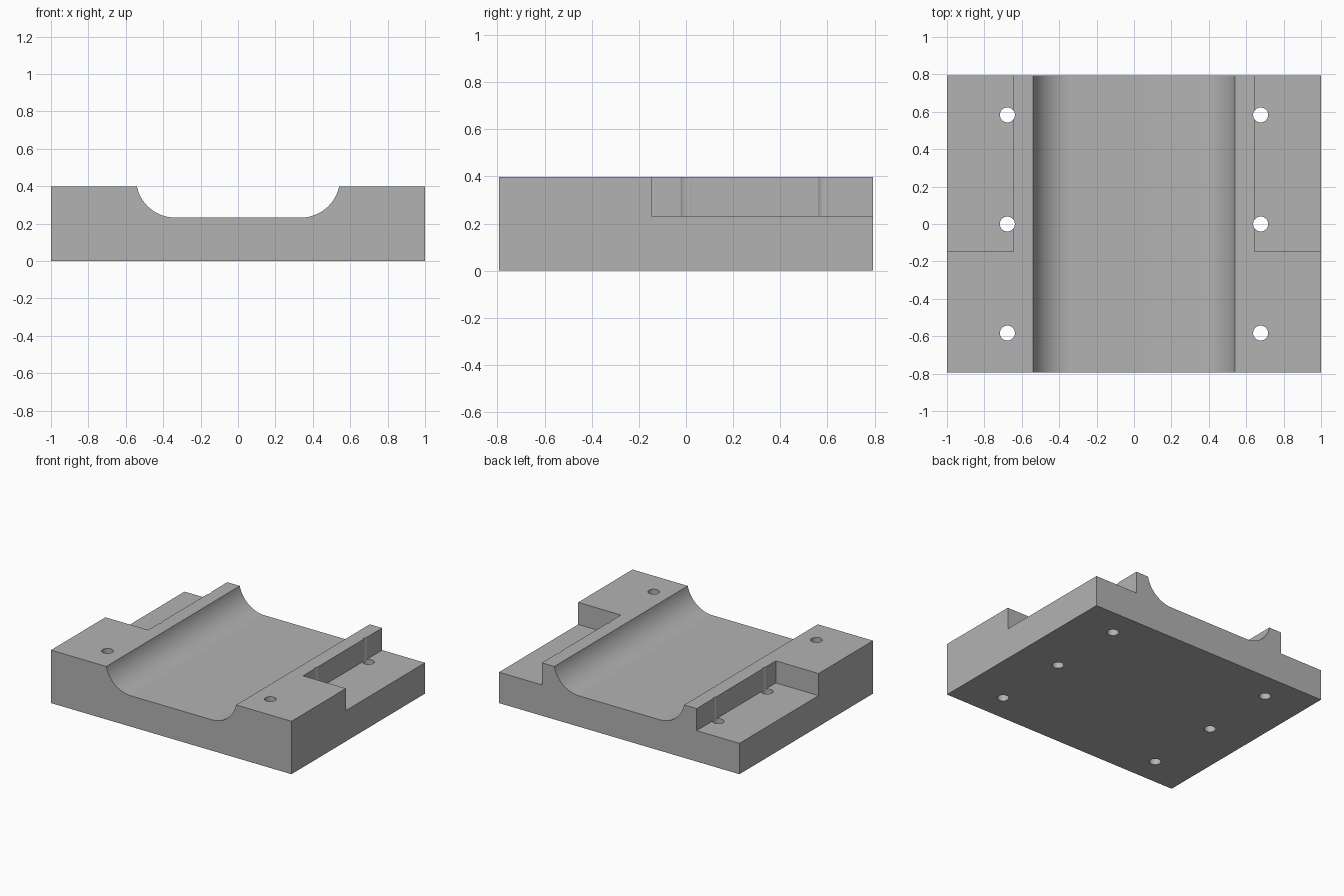
import bpy, bmesh, math

if "Cube" in bpy.data.objects:
    bpy.data.objects.remove(bpy.data.objects["Cube"])

HALF_Y, TOP = 0.793, 0.398
FLOOR, R, CX = 0.232, 0.21, 0.335        # channel floor, fillet radius, fillet centre

grey = bpy.data.materials.new("light grey")
grey.diffuse_color = (0.45, 0.45, 0.45, 1)
grey.use_nodes = True
grey.node_tree.nodes["Principled BSDF"].inputs["Base Color"].default_value = grey.diffuse_color


def make_object(name, bm):
    bmesh.ops.recalc_face_normals(bm, faces=bm.faces)
    mesh = bpy.data.meshes.new(name)
    bm.to_mesh(mesh)
    bm.free()
    mesh.materials.append(grey)
    ob = bpy.data.objects.new(name, mesh)
    bpy.context.collection.objects.link(ob)
    return ob


def extrude_profile(name, points, direction):
    bm = bmesh.new()
    face = bm.faces.new([bm.verts.new(p) for p in points])
    ext = bmesh.ops.extrude_face_region(bm, geom=[face])
    moved = [v for v in ext["geom"] if isinstance(v, bmesh.types.BMVert)]
    bmesh.ops.translate(bm, verts=moved, vec=direction)
    return make_object(name, bm)


# Block with a fillet-sided channel along y
cz = FLOOR + R
start = math.asin((cz - TOP) / R)
arc = []
for i in range(25):
    a = start + (math.pi / 2 - start) * i / 24
    arc.append((CX + R * math.cos(a), cz - R * math.sin(a)))
right = [(1, 0), (1, TOP)] + arc
outline = right + [(-x, z) for x, z in reversed(right)]
block = extrude_profile("channel_block", [(x, -HALF_Y, z) for x, z in outline],
                        (0, 2 * HALF_Y, 0))

# Cutters: a rear corner pocket and three bolt holes on each side
cutters = []
for side, s in (("left", -1), ("right", 1)):
    x0, x1, y0, y1 = 0.644 * s, 1.1 * s, -0.147, 0.9
    cutters.append(extrude_profile(
        side + "_pocket_cutter",
        [(x0, y0, FLOOR), (x1, y0, FLOOR), (x1, y1, FLOOR), (x0, y1, FLOOR)],
        (0, 0, 0.4)))
    for i, y in enumerate((-0.583, 0, 0.583)):
        ring = [(0.677 * s + 0.04 * math.cos(math.tau * k / 40),
                 y + 0.04 * math.sin(math.tau * k / 40), -0.1) for k in range(40)]
        cutters.append(extrude_profile(f"{side}_hole_cutter_{i + 1}", ring, (0, 0, 0.7)))

bpy.context.view_layer.objects.active = block
block.select_set(True)
for c in cutters:
    c.hide_render = True
    mod = block.modifiers.new(c.name, "BOOLEAN")
    mod.operation = "DIFFERENCE"
    mod.solver = "EXACT"
    mod.object = c
    bpy.ops.object.modifier_apply(modifier=mod.name)
for c in cutters:
    bpy.data.objects.remove(c)

# Smooth the curved walls, keep the machined edges crisp
bpy.ops.object.select_all(action="DESELECT")
block.select_set(True)
bpy.ops.object.shade_smooth_by_angle(angle=math.radians(30))
